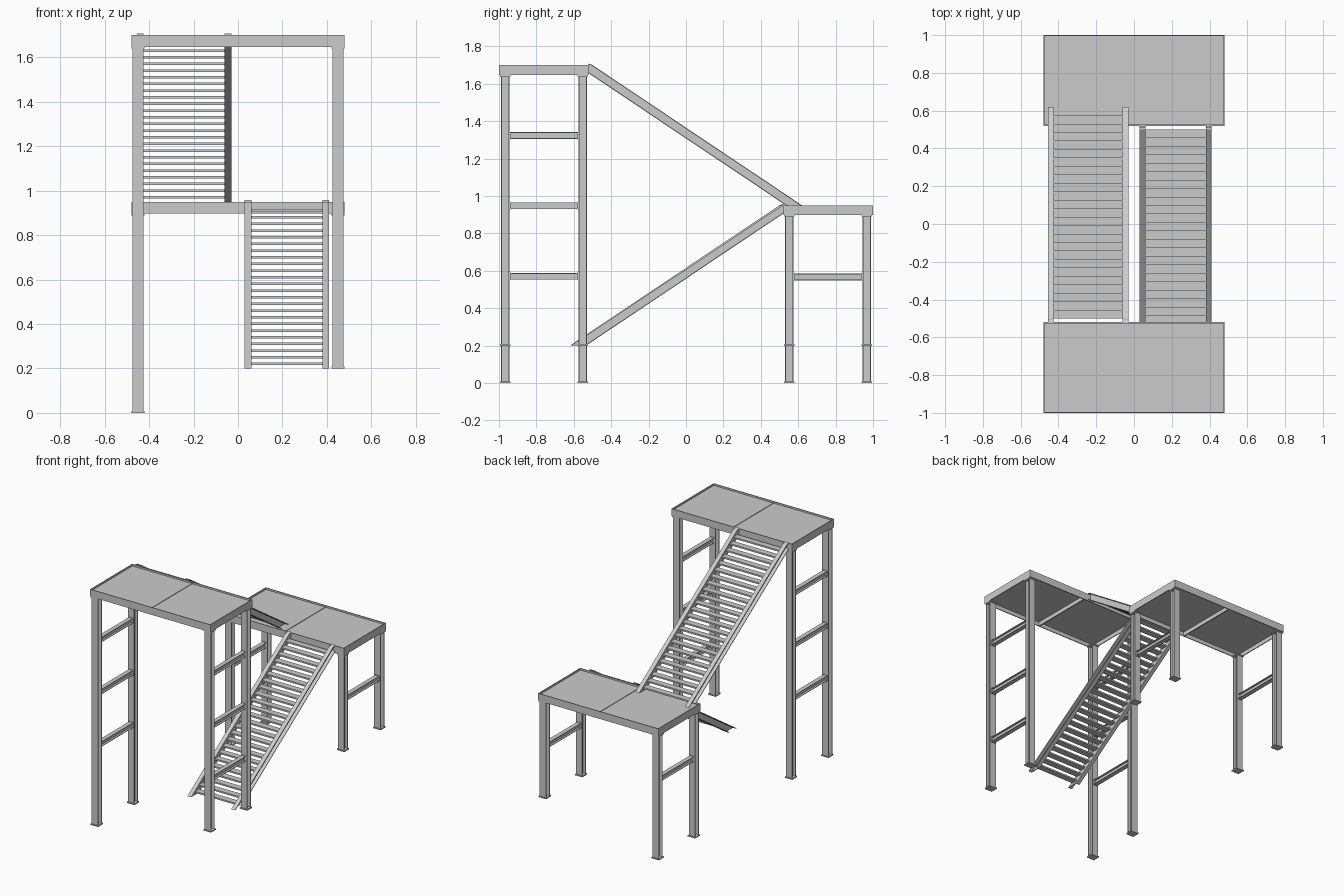
import bpy, bmesh
from mathutils import Vector

if "Cube" in bpy.data.objects:
    bpy.data.objects.remove(bpy.data.objects["Cube"])

steel = bpy.data.materials.new("grey_steel")
steel.diffuse_color = (0.6, 0.6, 0.6, 1)
steel.use_nodes = True
steel.node_tree.nodes["Principled BSDF"].inputs["Base Color"].default_value = steel.diffuse_color


def box(bm, x0, x1, y0, y1, z0, z1):
    m = bmesh.ops.create_cube(bm, size=1)["verts"]
    for v in m:
        v.co = Vector(((x0 + x1) / 2 + v.co.x * (x1 - x0),
                       (y0 + y1) / 2 + v.co.y * (y1 - y0),
                       (z0 + z1) / 2 + v.co.z * (z1 - z0)))


def prism(bm, x0, x1, pts):
    """Extrude a (y, z) outline along x."""
    f = bm.faces.new([bm.verts.new((x0, y, z)) for y, z in pts])
    ext = bmesh.ops.extrude_face_region(bm, geom=[f])["geom"]
    for v in ext:
        if isinstance(v, bmesh.types.BMVert):
            v.co.x = x1


def finish(bm, name):
    bmesh.ops.recalc_face_normals(bm, faces=bm.faces)
    me = bpy.data.meshes.new(name)
    bm.to_mesh(me)
    bm.free()
    me.materials.append(steel)
    bpy.context.collection.objects.link(bpy.data.objects.new(name, me))


def leg(name, x, y, z0, z1):
    # H-section column with base and cap plates
    bm = bmesh.new()
    w, d, t, p = 0.025, 0.0225, 0.005, 0.008
    for s in (-1, 1):
        a, b = sorted((y + s * d, y + s * (d - t)))
        box(bm, x - w, x + w, a, b, z0 + p, z1 - p)
    box(bm, x - t / 2, x + t / 2, y - d + t, y + d - t, z0 + p, z1 - p)
    box(bm, x - 0.03, x + 0.03, y - 0.028, y + 0.028, z0, z0 + p)
    box(bm, x - 0.03, x + 0.03, y - 0.028, y + 0.028, z1 - p, z1)
    finish(bm, name)


def brace(name, x, y0, y1, z):
    # I-section rail with end plates
    bm = bmesh.new()
    h, w, t = 0.018, 0.016, 0.004
    box(bm, x - w, x + w, y0, y1, z + h - t, z + h)
    box(bm, x - w, x + w, y0, y1, z - h, z - h + t)
    box(bm, x - t / 2, x + t / 2, y0, y1, z - h + t, z + h - t)
    for a, b in ((y0, y0 + t), (y1 - t, y1)):
        box(bm, x - w - 0.002, x + w + 0.002, a, b, z - h - 0.002, z + h + 0.002)
    finish(bm, name)


def platform(name, y0, y1, top):
    # Edge beams with a lip, middle joist, two recessed deck panels
    X, t, h = 0.48, 0.006, 0.053
    bm = bmesh.new()
    for a, b in ((y0, y0 + t), (y1 - t, y1)):
        box(bm, -X, X, a, b, top - h, top)
    for s in (-1, 1):
        a, b = sorted((s * X, s * (X - t)))
        box(bm, a, b, y0 + t, y1 - t, top - h, top)
    box(bm, -0.004, 0.004, y0 + t, y1 - t, top - h, top - 0.008)
    finish(bm, name + "_edge_beams")
    bm = bmesh.new()
    for a, b in ((-X + t, -0.004), (0.004, X - t)):
        box(bm, a, b, y0 + t, y1 - t, top - 0.024, top - 0.012)
    finish(bm, name + "_deck")


def stair(name, x0, x1, d, base):
    # d = +1 climbs toward +y, -1 climbs toward -y
    rise, y_low, y_high, w, t = 0.75, -0.62, 0.50, 0.03, 0.006
    m = rise / (y_high - y_low)

    def at(y, drop):
        return (d * y, base + m * (y - y_low) - drop)

    def strip(a, b):
        # sloping band between two drops, cut level at the foot
        pts = [(d * (y_low + a / m), base), (d * (y_low + b / m), base),
               at(0.52, b)]
        if a == 0:
            return pts + [(d * 0.52, base + rise), (d * y_high, base + rise)]
        return pts + [at(0.52, a)]

    depth = 0.05 + 0.008
    bm = bmesh.new()
    for xa, xb, inner in ((x0, x0 + w, x0 + w), (x1 - w, x1, x1 - w)):
        prism(bm, xa, xb, strip(0, t))
        prism(bm, xa, xb, strip(depth - t, depth))
        web = sorted((inner, inner + (-0.006 if inner == x0 + w else 0.006)))
        prism(bm, web[0], web[1], strip(t, depth - t))
    finish(bm, name + "_stringers")
    bm = bmesh.new()
    n = 25
    for k in range(1, n):
        y = y_low + k * (y_high - y_low) / n
        a, b = sorted((d * y, d * (y + 0.0448)))
        z = base + rise * k / n
        box(bm, x0 + w, x1 - w, a, b, z - 0.015, z - 0.004)
    finish(bm, name + "_treads")


# Platforms
platform("upper_platform", -1.0, -0.52, 1.70)
platform("lower_platform", 0.52, 1.0, 0.95)

# Legs and rails: the right side stands on higher ground
for side, x, foot in (("left", -0.45, 0.0), ("right", 0.45, 0.2)):
    for nm, sy, top, rails in (("upper", -1, 1.647, (1.323, 0.948, 0.57)),
                               ("lower", 1, 0.897, (0.567,))):
        for k, y in (("inner", 0.553), ("outer", 0.966)):
            leg(f"{nm}_{side}_{k}_leg", x, sy * y, foot, top)
        a, b = sorted((sy * 0.5755, sy * 0.9435))
        for i, z in enumerate(rails):
            brace(f"{nm}_{side}_rail_{i + 1}", x, a, b, z)

# Stairs
stair("upper_stair", -0.455, -0.03, -1, 0.95)
stair("lower_stair", 0.03, 0.41, 1, 0.2)
